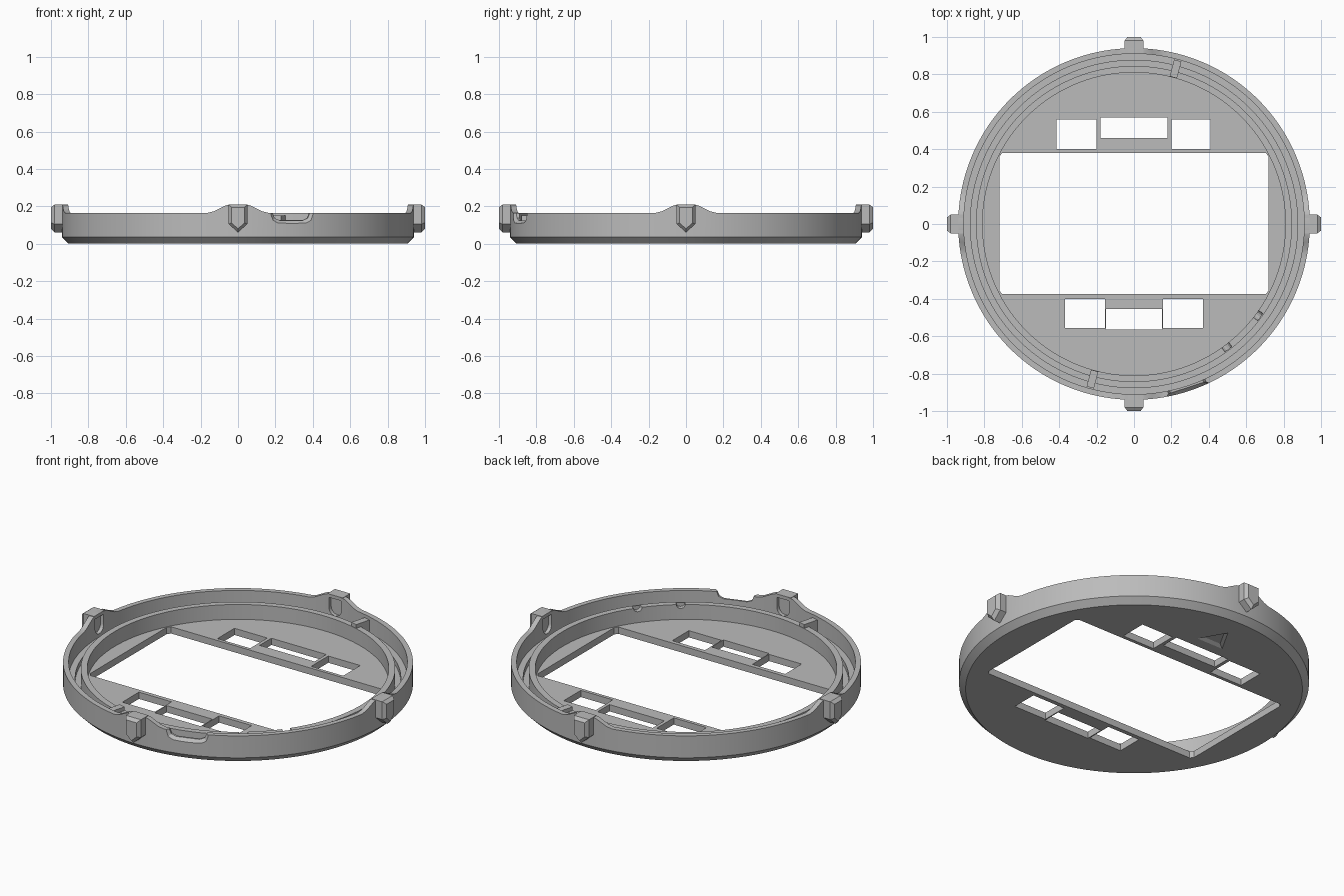
import bpy, bmesh, math
from mathutils import Matrix, Vector

if "Cube" in bpy.data.objects:
    bpy.data.objects.remove(bpy.data.objects["Cube"])

grey = bpy.data.materials.new("neutral grey")
grey.use_nodes = True
grey.diffuse_color = (0.5, 0.5, 0.5, 1)
grey.node_tree.nodes["Principled BSDF"].inputs["Base Color"].default_value = (0.5, 0.5, 0.5, 1)


def finish(name, bm):
    bmesh.ops.recalc_face_normals(bm, faces=bm.faces)
    mesh = bpy.data.meshes.new(name)
    bm.to_mesh(mesh)
    bm.free()
    mesh.materials.append(grey)
    ob = bpy.data.objects.new(name, mesh)
    bpy.context.scene.collection.objects.link(ob)
    return ob


def loft(name, sections, matrix=Matrix()):
    """Solid through matching closed loops of points."""
    bm = bmesh.new()
    rings = [[bm.verts.new(matrix @ Vector(p)) for p in s] for s in sections]
    n = len(rings[0])
    for a, b in zip(rings, rings[1:]):
        for i in range(n):
            j = (i + 1) % n
            bm.faces.new((a[i], a[j], b[j], b[i]))
    bm.faces.new(rings[0])
    bm.faces.new(rings[-1])
    return finish(name, bm)


def box(name, x0, x1, y0, y1, z0, z1, matrix=Matrix()):
    loop = [(x0, y0), (x1, y0), (x1, y1), (x0, y1)]
    return loft(name, [[(x, y, z) for x, y in loop] for z in (z0, z1)], matrix)


def activate(ob):
    bpy.ops.object.select_all(action='DESELECT')
    bpy.context.view_layer.objects.active = ob
    ob.select_set(True)


def cut(target, cutter):
    cutter.hide_render = True
    mod = target.modifiers.new("cut", 'BOOLEAN')
    mod.operation = 'DIFFERENCE'
    mod.solver = 'EXACT'
    mod.object = cutter
    activate(target)
    bpy.ops.object.modifier_apply(modifier=mod.name)
    bpy.data.objects.remove(cutter)


def turn(degrees):
    return Matrix.Rotation(math.radians(degrees), 4, 'Z')


# Round base: floor, inner ring, groove, step and outer wall in one profile
FLOOR, RING, RIM, STEP = 0.04, 0.128, 0.165, 0.07
profile = [(0.02, 0), (0.905, 0), (0.94, 0.035), (0.94, RIM), (0.91, RIM),
           (0.91, STEP), (0.875, STEP), (0.875, FLOOR), (0.845, FLOOR),
           (0.845, RING), (0.81, RING), (0.81, FLOOR), (0.02, FLOOR)]
SEG = 180
bm = bmesh.new()
rings = []
for k in range(SEG):
    a = math.tau * k / SEG
    # The rim rises to a flat hump at each of the four clips
    quarter = math.pi / 2
    off = abs((a + quarter / 2) % quarter - quarter / 2) * 0.925
    rise = 0.045 * min(1, max(0, (0.145 - off) / 0.09))
    rings.append([bm.verts.new((r * math.cos(a), r * math.sin(a), z + (rise if z == RIM else 0)))
                  for r, z in profile])
for k in range(SEG):
    a, b = rings[k], rings[(k + 1) % SEG]
    for i in range(len(profile)):
        j = (i + 1) % len(profile)
        bm.faces.new((a[i], a[j], b[j], b[i]))
base = finish("base_ring", bm)

# Large display opening with clipped corners
opening = [(0.705, -0.375), (0.72, -0.355), (0.72, 0.36), (0.705, 0.38)]
opening += [(-x, y) for x, y in reversed(opening)]
cut(base, loft("opening_cutter", [[(x, y, z) for x, y in opening] for z in (-0.1, 0.1)]))

# Small rectangular windows behind and in front of the opening
windows = [(-0.415, -0.2, 0.4, 0.56), (-0.18, 0.18, 0.46, 0.57), (0.2, 0.41, 0.4, 0.56),
           (-0.37, -0.156, -0.555, -0.4), (-0.15, 0.15, -0.565, -0.455), (0.156, 0.37, -0.555, -0.4)]
for w in windows:
    cut(base, box("window_cutter", *w, -0.1, 0.1))

# Triangular mark engraved in the underside
def triangle(scale, z):
    return [(0.085 * scale * s, 0.69 + y * scale, z) for s, y in ((-1, -0.055), (1, -0.055), (0, 0.095))]
cut(base, loft("mark_cutter", [triangle(1.05, -0.01), triangle(1, 0), triangle(0.65, 0.012)]))

# Finger notch through the wall, flared outwards
def notch(grow, x):
    half, low, soft = 0.105 + grow, 0.125 - grow * 0.8, 0.04
    side = [(half, 0.3), (half, low + soft), (half - 0.012, low + 0.012), (half - soft, low)]
    return [(x, y, z) for y, z in side + [(-y, z) for y, z in reversed(side)]]
cut(base, loft("notch_cutter", [notch(0, 0.87), notch(0, 0.92), notch(0.03, 0.95)], turn(-72)))

# Two little notches in the inner ring
for angle in (-36.4, -53):
    loop = [(0.024 * math.cos(math.tau * i / 12), RING + 0.024 * math.sin(math.tau * i / 12))
            for i in range(12)]
    cut(base, loft("nick_cutter", [[(x, y, z) for y, z in loop] for x in (0.79, 0.838)], turn(angle)))

# Clips: bevelled blocks with a pointed foot, and a rounded pocket on the inside
def shield(x, half, top, shoulder, point):
    return [(x, -half, top), (x, half, top), (x, half, shoulder), (x, 0, point), (x, -half, shoulder)]

parts = [base]
for name, angle in (("left", 0), ("back", 90), ("right", 180), ("front", 270)):
    clip = loft(name + "_clip", [shield(0.912, 0.05, 0.21, 0.105, 0.06),
                                 shield(0.98, 0.05, 0.21, 0.105, 0.06),
                                 shield(1.0, 0.035, 0.195, 0.112, 0.08)], turn(angle))
    for ob in (base, clip):
        arch = [(0.04, 0.19)] + [(0.04 * math.cos(t), 0.13 - 0.04 * math.sin(t))
                                 for t in (math.pi * i / 10 for i in range(11))] + [(-0.04, 0.19)]
        cut(ob, loft("pocket_cutter", [[(x, y, z) for y, z in arch] for x in (0.89, 0.93)], turn(angle)))
    parts.append(clip)

# Locating tabs bridging the groove
for name, angle in (("back_tab", 75), ("front_tab", 255)):
    parts.append(box(name, 0.812, 0.905, -0.02, 0.02, FLOOR, 0.15, turn(angle)))

activate(base)
bpy.ops.object.shade_smooth_by_angle(angle=math.radians(25))
